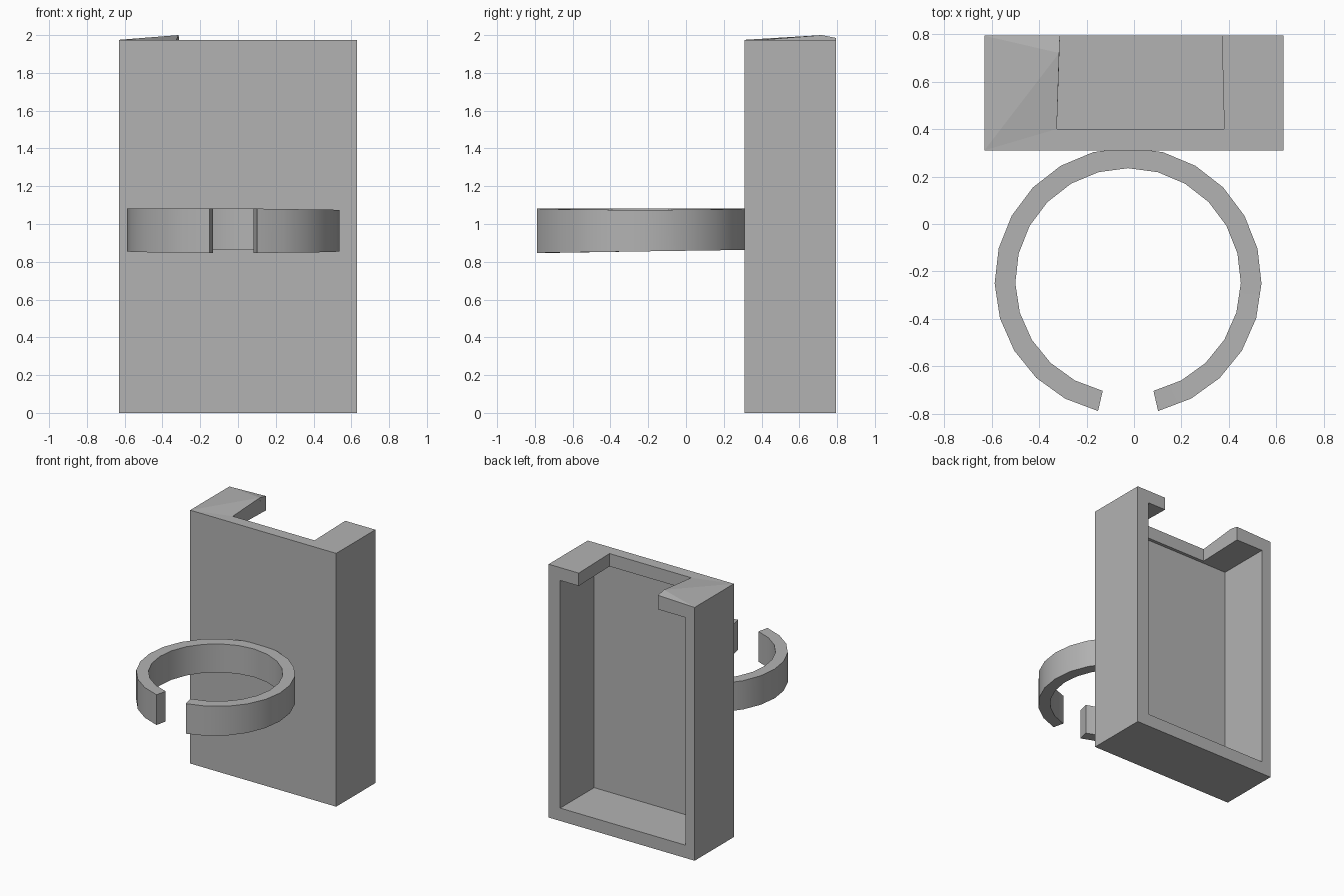
import bpy, bmesh, math
from mathutils import Vector

old = bpy.data.objects.get("Cube")
if old:
    bpy.data.objects.remove(old, do_unlink=True)

grey = bpy.data.materials.new("plain grey")
grey.use_nodes = True
COLOUR = (0.45, 0.45, 0.45, 1)
grey.diffuse_color = COLOUR
grey.node_tree.nodes["Principled BSDF"].inputs["Base Color"].default_value = COLOUR

HALF, FRONT, BACK, TOP, WALL = 0.63, 0.31, 0.793, 1.975, 0.1


def finish(name, bm):
    bmesh.ops.recalc_face_normals(bm, faces=bm.faces[:])
    mesh = bpy.data.meshes.new(name)
    bm.to_mesh(mesh)
    bm.free()
    mesh.materials.append(grey)
    obj = bpy.data.objects.new(name, mesh)
    bpy.context.collection.objects.link(obj)
    return obj


def prism(name, outline, z0, z1):
    """Extrude a plan outline upward."""
    bm = bmesh.new()
    face = bm.faces.new([bm.verts.new((x, y, z0)) for x, y in outline])
    up = bmesh.ops.extrude_face_region(bm, geom=[face])["geom"]
    verts = [v for v in up if isinstance(v, bmesh.types.BMVert)]
    bmesh.ops.translate(bm, verts=verts, vec=(0, 0, z1 - z0))
    return finish(name, bm)


def cut(obj, cutter):
    cutter.hide_render = True
    mod = obj.modifiers.new("cut", 'BOOLEAN')
    mod.operation, mod.solver, mod.object = 'DIFFERENCE', 'EXACT', cutter
    bpy.context.view_layer.objects.active = obj
    bpy.ops.object.modifier_apply(modifier=mod.name)
    bpy.data.objects.remove(cutter, do_unlink=True)


def rect(x0, x1, y0, y1):
    return [(x0, y0), (x1, y0), (x1, y1), (x0, y1)]


# Case, open at the back, with a notch through the top wall
case = prism("case", rect(-HALF, HALF, FRONT, BACK), 0, TOP)
cut(case, prism("cavity", rect(-0.55, 0.53, 0.375, 1), WALL, TOP - WALL))
cut(case, prism("notch", [(-0.325, 0.4), (0.38, 0.4), (0.365, 1), (-0.305, 1)],
                TOP - WALL - 0.05, TOP + 0.1))

# Shallow raised wedge on the right-hand top tab
bm = bmesh.new()
for p in [(-HALF, FRONT, TOP), (-HALF, BACK, TOP), (-0.312, BACK, TOP),
          (-0.325, 0.4, TOP), (-0.315, 0.72, 2.0), (-0.312, BACK, 1.985)]:
    bm.verts.new(p)
bmesh.ops.convex_hull(bm, input=bm.verts[:])
finish("tab_wedge", bm)

# Open ring with a gap at the front
STEPS = 22
start, sweep = math.radians(-77), math.radians(334)
bm = bmesh.new()
loops = []
for i in range(STEPS + 1):
    a = start + sweep * i / STEPS
    d = Vector((math.cos(a), math.sin(a), 0))
    centre = Vector((-0.025, -0.24, 0))
    low = 0.855 + 0.008 * d.y
    high = 1.083 - 0.008 * max(d.x, 0)
    loops.append([bm.verts.new(centre + d * r + Vector((0, 0, z)))
                  for r, z in ((0.475, low), (0.562, low), (0.562, high), (0.475, high))])
for a, b in zip(loops, loops[1:]):
    for k in range(4):
        n = (k + 1) % 4
        bm.faces.new((a[k], a[n], b[n], b[k]))
bm.faces.new(loops[0])
bm.faces.new(loops[-1])
ring = finish("open_ring", bm)
bpy.ops.object.select_all(action='DESELECT')
ring.select_set(True)
bpy.context.view_layer.objects.active = ring
bpy.ops.object.shade_smooth_by_angle(angle=math.radians(30))
